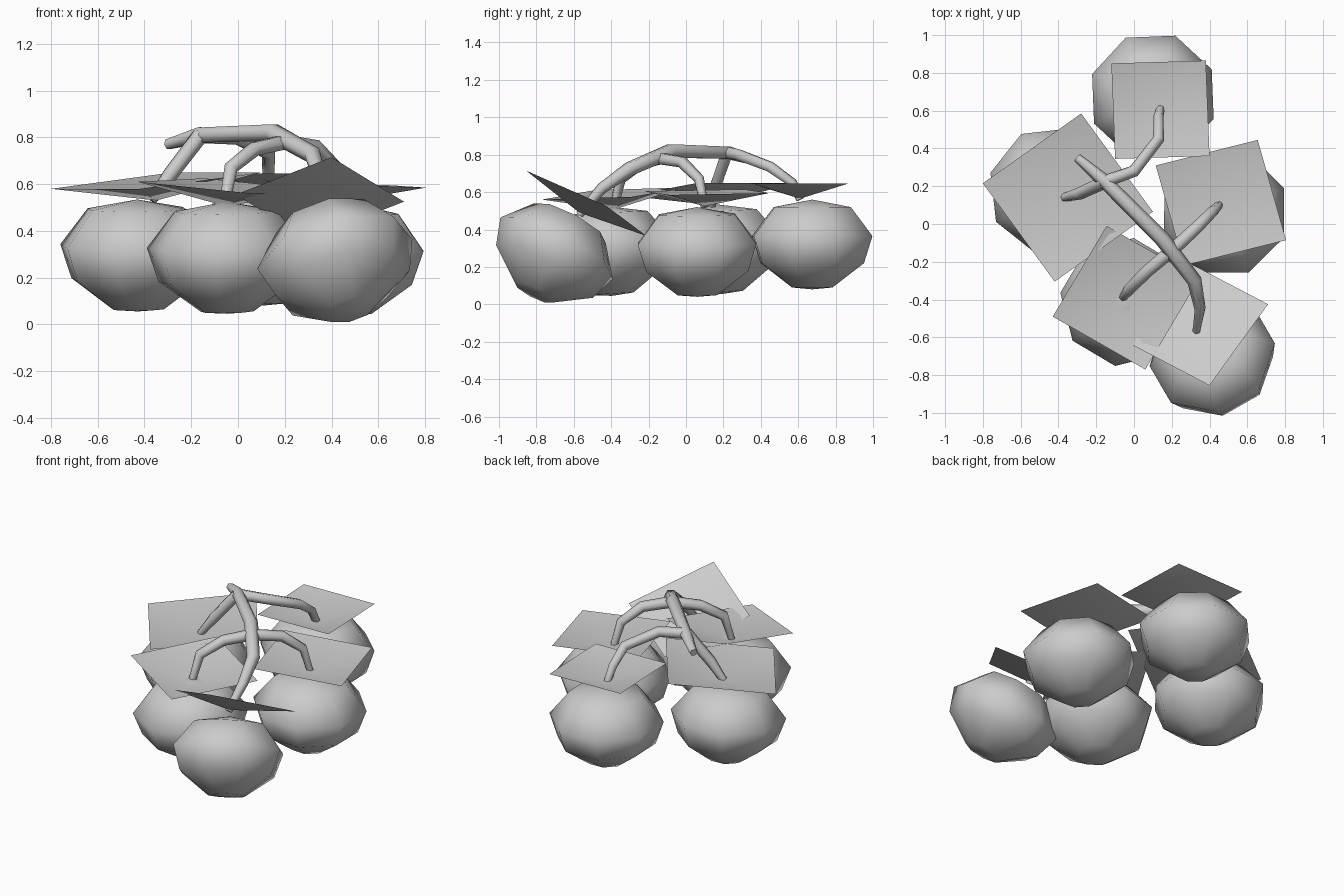
import bpy, math
from mathutils import Vector, Matrix

if "Cube" in bpy.data.objects:
    bpy.data.objects.remove(bpy.data.objects["Cube"])


def make(name, verts, faces):
    me = bpy.data.meshes.new(name)
    me.from_pydata([tuple(v) for v in verts], [], faces)
    me.update()
    me.shade_smooth()
    ob = bpy.data.objects.new(name, me)
    bpy.context.collection.objects.link(ob)
    return ob


# fruit profile: (radius, height) from shoulder to base
RINGS = [(0.22, 0.20), (0.343, 0.045), (0.295, -0.10), (0.115, -0.23)]
SIDES = 8


def fruit(name, centre, normal, yaw):
    m = (Matrix.Translation(centre)
         @ Vector((0, 0, 1)).rotation_difference(normal).to_matrix().to_4x4()
         @ Matrix.Rotation(yaw, 4, 'Z'))
    vs = [Vector((0, 0, 0.24))]
    for r, z in RINGS:
        for i in range(SIDES):
            a = 2 * math.pi * (i + 0.5) / SIDES
            vs.append(Vector((r * math.cos(a), r * math.sin(a), z)))
    vs.append(Vector((0, 0, -0.24)))
    last = len(vs) - 1
    fs = []
    for i in range(SIDES):
        j = (i + 1) % SIDES
        fs.append((0, 1 + i, 1 + j))
        for k in range(len(RINGS) - 1):
            a, b = 1 + k * SIDES, 1 + (k + 1) * SIDES
            fs.append((a + i, b + i, b + j, a + j))
        b = 1 + (len(RINGS) - 1) * SIDES
        fs.append((b + i, last, b + j))
    make(name, [m @ v for v in vs], fs)


def leaf(name, corners, dip):
    # square leaf card with its centre pulled down
    return make(name, corners + [dip],
                [(i, (i + 1) % 4, 4) for i in range(4)])


# name: fruit centre, extra turn, sideways lean, leaf centre dip,
# three leaf corners (the fourth completes the square)
CLUSTER = {
    "back": ((0.10, 0.675, 0.32), 0, 0, (0.14, 0.61, 0.565),
             [(-0.12, 0.85, 0.645), (-0.10, 0.345, 0.645), (0.40, 0.36, 0.645)]),
    "left": ((-0.43, 0.18, 0.295), 0.28, 0.08, (-0.35, 0.14, 0.53),
             [(-0.28, 0.585, 0.65), (-0.80, 0.215, 0.58), (-0.42, -0.305, 0.58)]),
    "right": ((0.475, 0.06, 0.28), -0.25, 0, (0.45, 0.10, 0.525),
              [(0.655, 0.445, 0.595), (0.115, 0.31, 0.615), (0.265, -0.22, 0.605)]),
    "front_left": ((-0.05, -0.41, 0.285), 0, -0.08, (-0.05, -0.39, 0.505),
                   [(-0.145, -0.01, 0.625), (-0.43, -0.49, 0.61), (0.06, -0.77, 0.56)]),
    "front_right": ((0.425, -0.712, 0.262), 0.22, -0.15, (0.34, -0.57, 0.49),
                    [(0.71, -0.425, 0.525), (0.30, -0.21, 0.365), (-0.01, -0.64, 0.555)]),
}
for key, (centre, turn, lean, dip, cs) in CLUSTER.items():
    a, b, c = (Vector(p) for p in cs)
    n = (b - a).cross(c - b).normalized()
    if n.z < 0:
        n = -n
    leaf("leaf_" + key, [a, b, c, a + c - b], Vector(dip))
    d = b - a
    fruit("fruit_" + key, Vector(centre), (n + Vector((lean, 0, 0))).normalized(),
          math.atan2(d.y, d.x) + turn)


def stem(name, pts):
    # tapered six-sided tube: each point is x, y, z, radius
    cu = bpy.data.curves.new(name, 'CURVE')
    cu.dimensions = '3D'
    cu.bevel_depth = 1.1
    cu.bevel_resolution = 1
    cu.use_fill_caps = True
    sp = cu.splines.new('POLY')
    sp.points.add(len(pts) - 1)
    for p, (x, y, z, r) in zip(sp.points, pts):
        p.co = (x, y, z, 1)
        p.radius = r
    ob = bpy.data.objects.new(name, cu)
    bpy.context.collection.objects.link(ob)
    bpy.ops.object.select_all(action='DESELECT')
    ob.select_set(True)
    bpy.context.view_layer.objects.active = ob
    bpy.ops.object.convert(target='MESH')
    bpy.ops.object.shade_smooth_by_angle(angle=math.radians(65))


stem("main_stem", [(-0.30, 0.35, 0.77, 0.022), (-0.16, 0.23, 0.81, 0.034),
                   (0.15, -0.08, 0.82, 0.038), (0.32, -0.30, 0.725, 0.036),
                   (0.35, -0.45, 0.62, 0.028), (0.33, -0.57, 0.48, 0.020)])
stem("back_branch", [(0.14, 0.61, 0.56, 0.020), (0.13, 0.57, 0.65, 0.024),
                     (0.13, 0.45, 0.735, 0.028), (0.0, 0.28, 0.80, 0.03),
                     (-0.17, 0.22, 0.81, 0.032)])
stem("left_branch", [(-0.16, 0.22, 0.81, 0.032), (-0.29, 0.16, 0.64, 0.03),
                     (-0.37, 0.14, 0.53, 0.020)])
stem("front_branch", [(0.45, 0.10, 0.52, 0.020), (0.42, 0.07, 0.67, 0.026),
                      (0.33, -0.02, 0.76, 0.03), (0.20, -0.14, 0.78, 0.032),
                      (0.07, -0.25, 0.75, 0.03), (-0.03, -0.35, 0.67, 0.028),
                      (-0.06, -0.39, 0.50, 0.020)])
